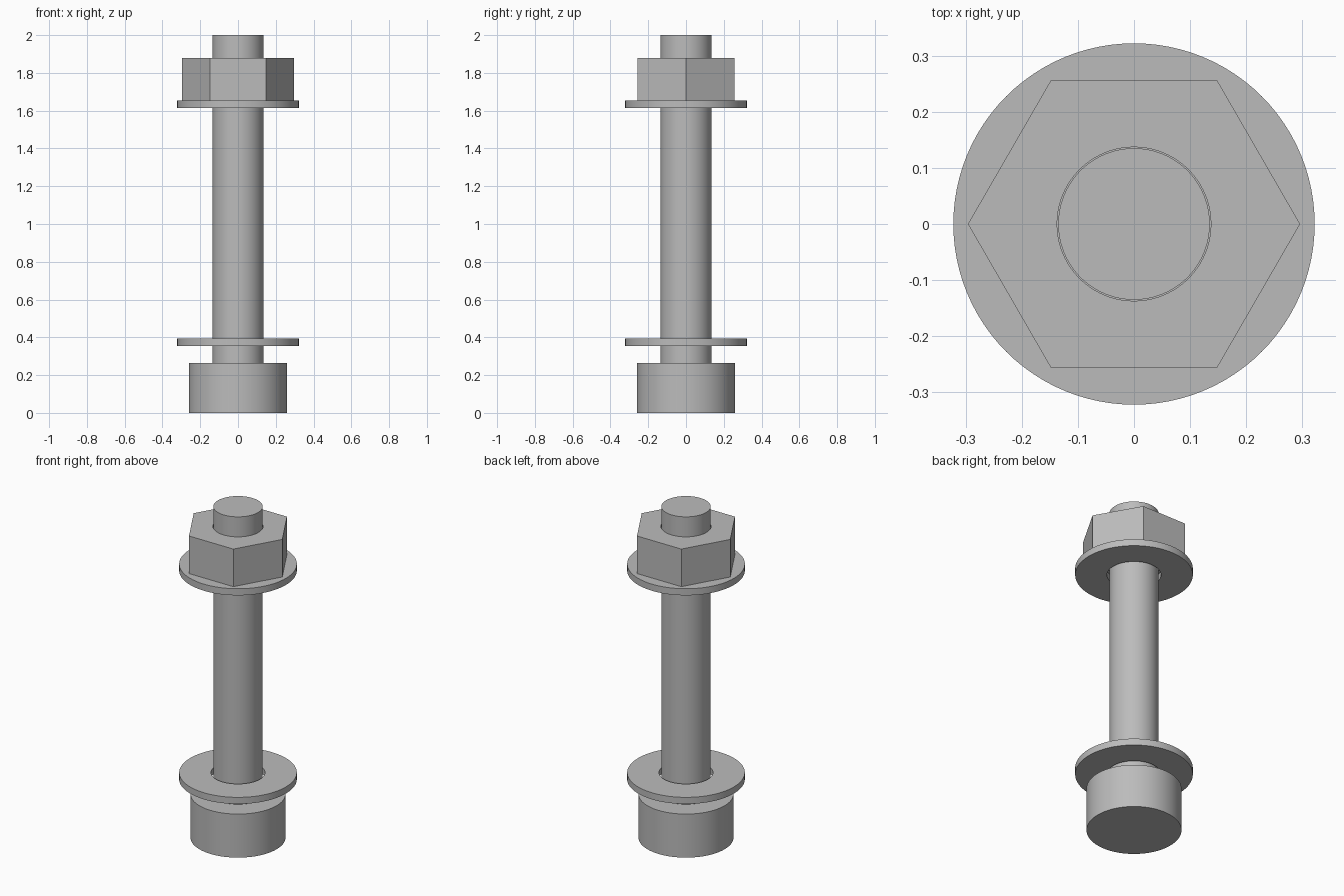
import bpy
import bmesh
from math import cos, sin, tau, radians

cube = bpy.data.objects.get("Cube")
if cube:
    bpy.data.objects.remove(cube, do_unlink=True)

steel = bpy.data.materials.new("steel grey")
steel.use_nodes = True
color = (0.5, 0.5, 0.5, 1)
steel.diffuse_color = color
steel.node_tree.nodes["Principled BSDF"].inputs["Base Color"].default_value = color

SEGMENTS = 96


def finish(name, bm):
    """Turn a bmesh into a smooth-shaded object with sharp edges kept."""
    bmesh.ops.recalc_face_normals(bm, faces=bm.faces[:])
    mesh = bpy.data.meshes.new(name)
    bm.to_mesh(mesh)
    bm.free()
    mesh.materials.append(steel)
    obj = bpy.data.objects.new(name, mesh)
    bpy.context.collection.objects.link(obj)
    bpy.ops.object.select_all(action="DESELECT")
    obj.select_set(True)
    bpy.context.view_layer.objects.active = obj
    bpy.ops.object.shade_smooth_by_angle(angle=radians(30))
    return obj


def lathe(name, profile):
    """Revolve (radius, height) points about z; zero radius closes a cap."""
    bm = bmesh.new()
    verts = [bm.verts.new((r, 0, z)) for r, z in profile]
    edges = [bm.edges.new(pair) for pair in zip(verts, verts[1:])]
    bmesh.ops.spin(bm, geom=verts + edges, axis=(0, 0, 1), cent=(0, 0, 0),
                   angle=tau, steps=SEGMENTS, use_merge=True)
    bmesh.ops.remove_doubles(bm, verts=bm.verts[:], dist=1e-5)
    return finish(name, bm)


def bored_prism(name, sides, outer, bore, bottom, top):
    """Prism with a round through-hole; one corner points along +x."""
    bm = bmesh.new()

    def ring(radius, z, count):
        return [bm.verts.new((radius * cos(tau * i / count),
                              radius * sin(tau * i / count), z))
                for i in range(count)]

    outside = [ring(outer, z, sides) for z in (bottom, top)]
    inside = [ring(bore, z, SEGMENTS) for z in (bottom, top)]
    for low, high in (outside, inside):
        n = len(low)
        for i in range(n):
            j = (i + 1) % n
            bm.faces.new((low[i], low[j], high[j], high[i]))
    # Each end face is split into one piece per outer side
    step = SEGMENTS // sides
    for rim, hole in zip(outside, inside):
        for i in range(sides):
            arc = [hole[(i * step + k) % SEGMENTS] for k in range(step + 1)]
            bm.faces.new([rim[i], rim[(i + 1) % sides]] + arc[::-1])
    return finish(name, bm)


# Bolt: cylindrical head with a plain shank
lathe("bolt", [(0, 0), (0.26, 0), (0.26, 0.263),
               (0.135, 0.263), (0.135, 2), (0, 2)])

# Loose washers, one near the head and one under the nut
for name, bottom in (("lower_washer", 0.353), ("upper_washer", 1.613)):
    bored_prism(name, SEGMENTS, 0.322, 0.148, bottom, bottom + 0.04)

# Hexagonal nut
bored_prism("hex_nut", 6, 0.296, 0.137, 1.653, 1.88)
